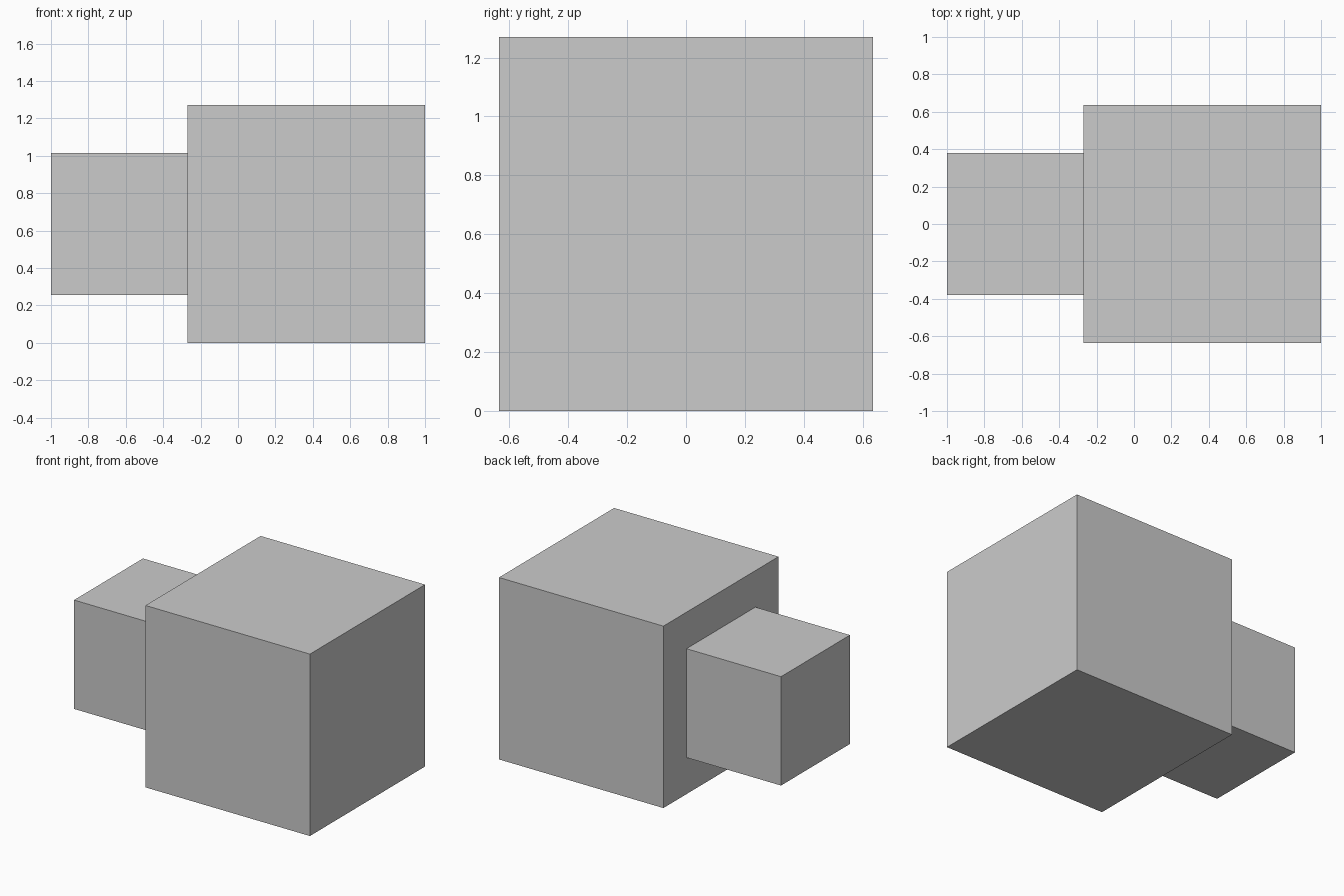
import bpy

if "Cube" in bpy.data.objects:
    bpy.data.objects.remove(bpy.data.objects["Cube"])


def cube(name, size, x, z):
    bpy.ops.mesh.primitive_cube_add(size=size, location=(x, 0, z))
    obj = bpy.context.object
    obj.name = name
    return obj


BIG = 1.27
SMALL = 0.76

# Large cube standing on the ground
cube("large_cube", BIG, 1 - BIG / 2, BIG / 2)

# Smaller cube centred on its left side, slightly embedded
cube("small_cube", SMALL, -1 + SMALL / 2, BIG / 2)
